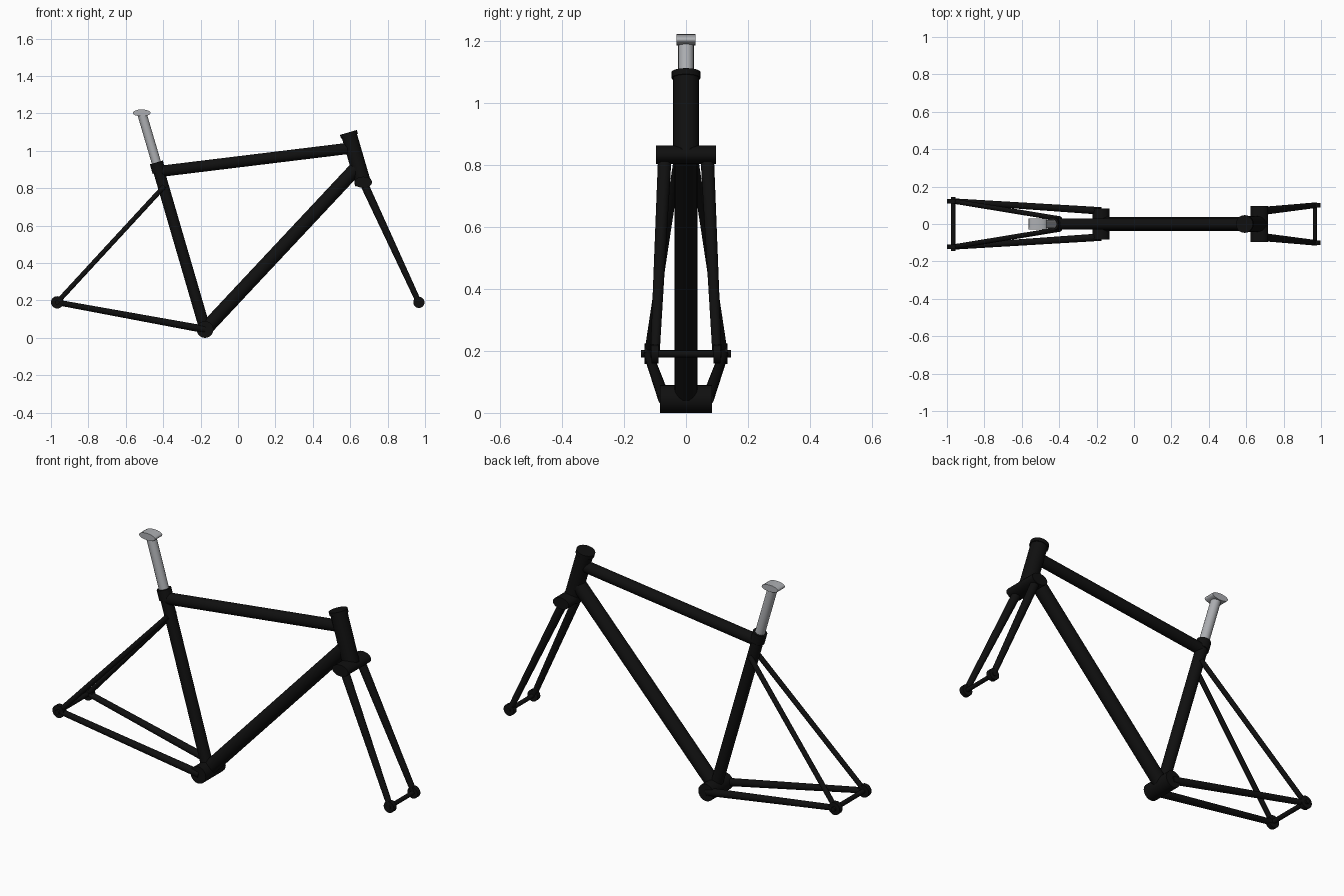
import bpy
import math
from mathutils import Vector

if "Cube" in bpy.data.objects:
    bpy.data.objects.remove(bpy.data.objects["Cube"], do_unlink=True)


def make_material(name, color):
    mat = bpy.data.materials.new(name)
    mat.use_nodes = True
    mat.diffuse_color = color
    mat.node_tree.nodes["Principled BSDF"].inputs["Base Color"].default_value = color
    return mat


BLACK = make_material("frame black", (0.005, 0.005, 0.005, 1))
SILVER = make_material("post silver", (0.42, 0.43, 0.45, 1))


def tube(name, start, end, r1, r2=None, mat=BLACK, sides=20):
    """Straight tube between two points, optionally tapered."""
    start, end = Vector(start), Vector(end)
    axis = end - start
    bpy.ops.mesh.primitive_cone_add(
        vertices=sides, radius1=r1, radius2=r2 or r1, depth=axis.length,
        location=(start + end) / 2, rotation=axis.to_track_quat('Z', 'Y').to_euler())
    obj = bpy.context.object
    obj.name = name
    obj.data.materials.append(mat)
    bpy.ops.object.shade_smooth_by_angle(angle=math.radians(35))
    return obj


def cross_tube(name, center, half, r, height=1.0, mat=BLACK, sides=20):
    """Cylinder lying across the frame, flattened to an ellipse by height."""
    bpy.ops.mesh.primitive_cylinder_add(
        vertices=sides, radius=r, depth=2 * half, location=center,
        rotation=(math.pi / 2, 0, 0))
    obj = bpy.context.object
    obj.name = name
    obj.scale.y = height
    obj.data.materials.append(mat)
    bpy.ops.object.shade_smooth_by_angle(angle=math.radians(35))
    return obj


# Key joints of the frame
bracket = Vector((-0.176, 0, 0.045))
seat_top = Vector((-0.43, 0, 0.915))
head_top = Vector((0.594, 0, 1.085))
head_low = Vector((0.667, 0, 0.835))
rear_hub = Vector((-0.967, 0, 0.19))
front_hub = Vector((0.967, 0, 0.19))
crown = Vector((0.67, 0, 0.832))

# Main triangle
cross_tube("bottom_bracket", bracket, 0.084, 0.045)
tube("seat_tube", bracket, seat_top, 0.03)
tube("top_tube", (-0.42, 0, 0.89), (0.605, 0, 1.015), 0.03)
tube("down_tube", bracket, (0.63, 0, 0.905), 0.037)
tube("head_tube", head_top, head_low, 0.042)

# Collars on the head tube and the seat tube
head_dir = (head_top - head_low).normalized()
tube("upper_headset_cup", head_top - head_dir * 0.006, head_top + head_dir * 0.014, 0.047)
tube("lower_headset_cup", head_low - head_dir * 0.014, head_low + head_dir * 0.006, 0.045)
seat_dir = (seat_top - bracket).normalized()
tube("seat_collar", seat_top - seat_dir * 0.03, seat_top + seat_dir * 0.024, 0.036)

# Seat post and saddle clamp
tube("seat_post", seat_top, (-0.514, 0, 1.2), 0.025, mat=SILVER)
cross_tube("saddle_clamp", (-0.515, 0, 1.203), 0.03, 0.048, 0.38, SILVER, 16)

# Fork crown and axles
cross_tube("fork_crown", crown, 0.097, 0.047, 0.64)
cross_tube("rear_axle", rear_hub, 0.145, 0.012)
cross_tube("front_axle", front_hub, 0.115, 0.011)

# Paired stays, fork blades and dropouts
for side, s in (("left", 1), ("right", -1)):
    rear_end = rear_hub + Vector((0, 0.122 * s, 0))
    front_end = front_hub + Vector((0, 0.1 * s, 0))
    tube(side + "_chain_stay", bracket + Vector((0, 0.07 * s, 0)), rear_end, 0.02, 0.015)
    tube(side + "_seat_stay", (-0.395, 0.028 * s, 0.81), rear_end, 0.013)
    tube(side + "_fork_blade", crown + Vector((0, 0.068 * s, 0)), front_end, 0.022, 0.015)
    cross_tube(side + "_rear_dropout", rear_end, 0.012, 0.033)
    cross_tube(side + "_front_dropout", front_end, 0.012, 0.03)
